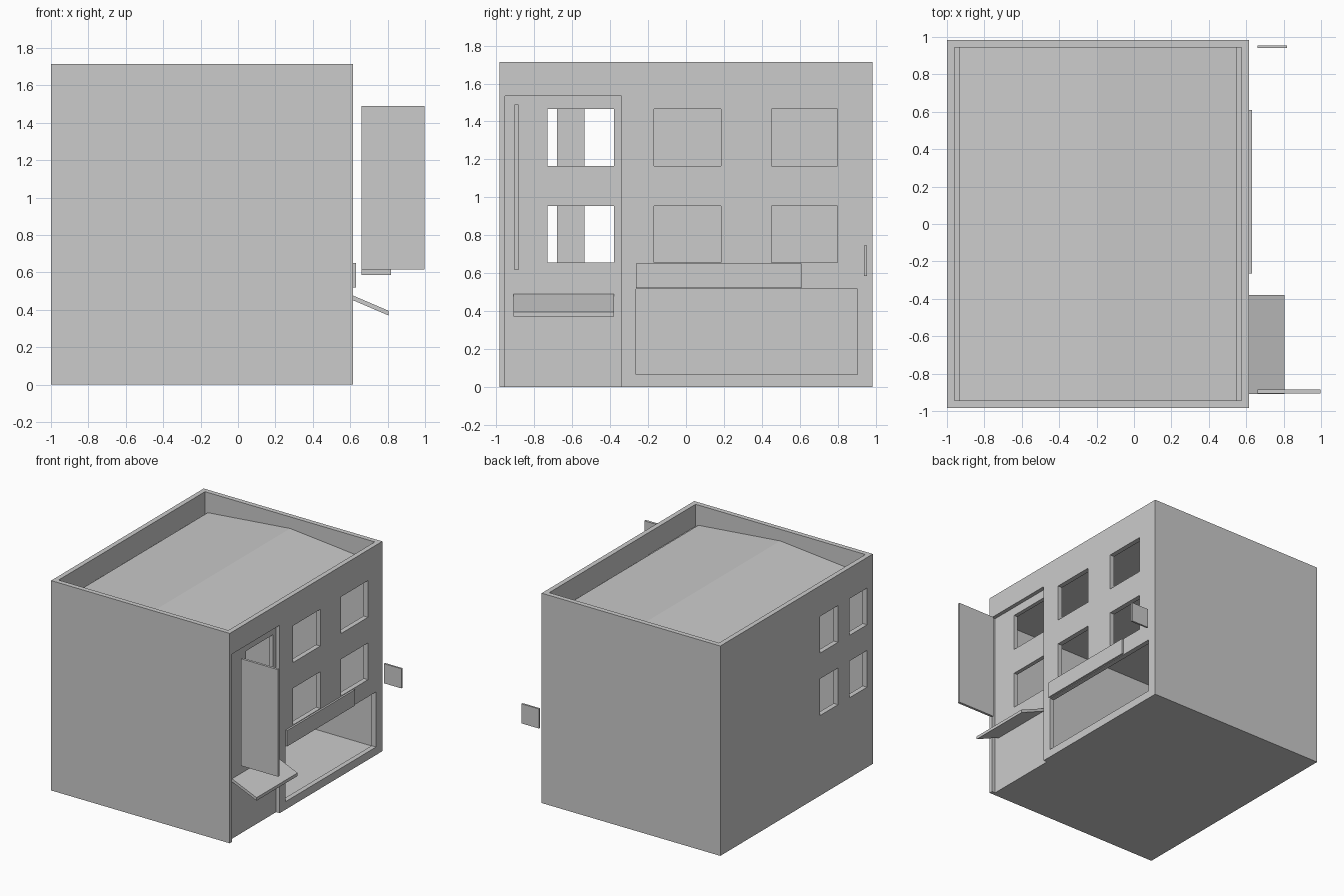
import bpy, bmesh

if "Cube" in bpy.data.objects:
    bpy.data.objects.remove(bpy.data.objects["Cube"])


def mesh_object(name, bm):
    bmesh.ops.recalc_face_normals(bm, faces=bm.faces[:])
    me = bpy.data.meshes.new(name)
    bm.to_mesh(me)
    bm.free()
    ob = bpy.data.objects.new(name, me)
    bpy.context.collection.objects.link(ob)
    return ob


def box(name, x, y, z):
    bm = bmesh.new()
    bmesh.ops.create_cube(bm, size=1)
    for v in bm.verts:
        for i, (a, b) in enumerate((x, y, z)):
            v.co[i] = a if v.co[i] < 0 else b
    return mesh_object(name, bm)


def extrude_y(name, profile, y0, y1):
    """Extrude an xz profile along y."""
    bm = bmesh.new()
    f = bm.faces.new([bm.verts.new((x, y0, z)) for x, z in profile])
    ext = bmesh.ops.extrude_face_region(bm, geom=[f])
    vs = [g for g in ext["geom"] if isinstance(g, bmesh.types.BMVert)]
    bmesh.ops.translate(bm, verts=vs, vec=(0, y1 - y0, 0))
    return mesh_object(name, bm)


def cut(ob, boxes):
    """Cut box openings out of an object and bake the result."""
    cutters = [box("cutter", *b) for b in boxes]
    for c in cutters:
        c.hide_render = True
        m = ob.modifiers.new("cut", "BOOLEAN")
        m.operation = "DIFFERENCE"
        m.solver = "EXACT"
        m.object = c
    dg = bpy.context.evaluated_depsgraph_get()
    me = bpy.data.meshes.new_from_object(ob.evaluated_get(dg))
    ob.modifiers.clear()
    ob.data = me
    for c in cutters:
        bpy.data.objects.remove(c)


STOREYS = [(0.655, 0.955), (1.165, 1.465)]
STAIR_WINDOW = (-0.73, -0.38)

# Hollow shell with parapet, entrance recess, shop opening and windows
shell = box("building_walls", (-1, 0.615), (-0.985, 0.985), (0, 1.715))
openings = [((-0.96, 0.575), (-0.945, 0.945), (0.04, 2)),
            ((0.55, 0.8), (-0.955, -0.34), (-0.1, 1.535)),
            ((0.5, 0.8), (-0.265, 0.905), (0.065, 0.515))]
for z in STOREYS:
    openings += [((0.5, 0.8), y, z) for y in ((-0.17, 0.185), (0.45, 0.80))]
    openings += [((-1.2, -0.9), y, z) for y in ((-0.91, -0.68), (-0.535, -0.30))]
cut(shell, openings)

# Thin wall set back in the entrance recess
panel = box("recessed_wall", (0.55, 0.583), (-0.955, -0.34), (0, 1.535))
cut(panel, [((0.4, 0.8), STAIR_WINDOW, z) for z in STOREYS])

# Shallow gabled roof with side gutters, below the parapet
extrude_y("roof", [(-0.96, 1.51), (0.575, 1.51), (0.575, 1.53), (0.55, 1.53),
                   (0.55, 1.55), (-0.19, 1.62), (-0.935, 1.55),
                   (-0.935, 1.53), (-0.96, 1.53)], -0.945, 0.945)

# Sloping canopy over the entrance
extrude_y("entrance_canopy", [(0.583, 0.465), (0.583, 0.49),
                              (0.805, 0.395), (0.805, 0.37)], -0.91, -0.38)

# Sign boards
box("shop_fascia", (0.61, 0.63), (-0.265, 0.61), (0.52, 0.65))
box("tall_blade_sign", (0.66, 0.997), (-0.905, -0.885), (0.615, 1.49))
box("small_blade_sign", (0.66, 0.818), (0.94, 0.955), (0.585, 0.745))
